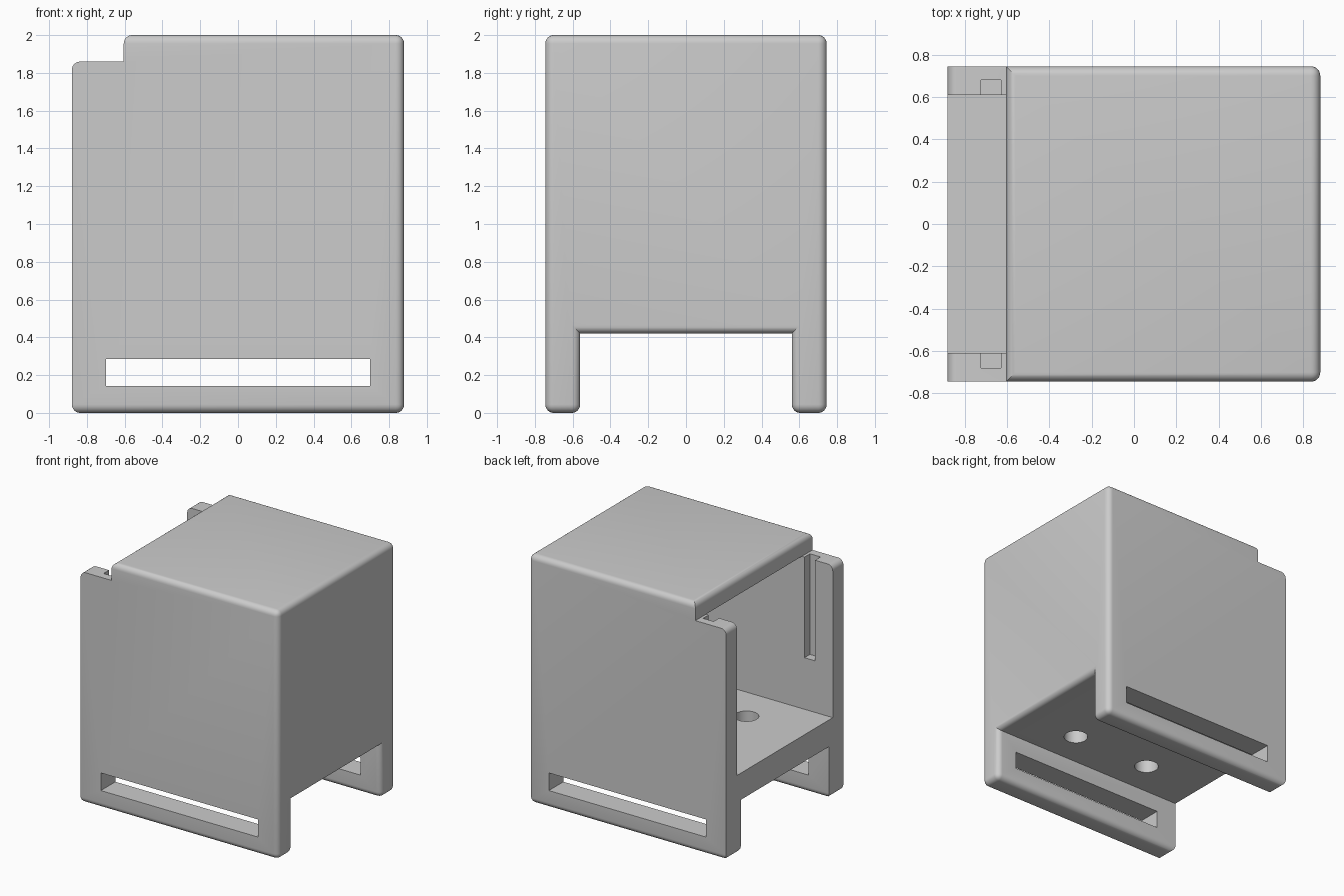
import bpy, bmesh
from math import radians

cube = bpy.data.objects.get("Cube")
if cube:
    bpy.data.objects.remove(cube, do_unlink=True)

grey = bpy.data.materials.new("plain grey")
grey.use_nodes = True
grey.diffuse_color = (0.6, 0.6, 0.6, 1)
grey.node_tree.nodes["Principled BSDF"].inputs["Base Color"].default_value = (0.6, 0.6, 0.6, 1)

# Overall sizes
HX, HY, TOP = 0.88, 0.745, 2.0
STEP_X, STEP_Z = -0.605, 1.86
LEG_IN, LEG_TOP = 0.56, 0.42
WALL_IN, FLOOR = 0.61, 0.635
ROUND = 0.045


def add_mesh(name, bm):
    bmesh.ops.recalc_face_normals(bm, faces=bm.faces[:])
    mesh = bpy.data.meshes.new(name)
    bm.to_mesh(mesh)
    bm.free()
    ob = bpy.data.objects.new(name, mesh)
    bpy.context.collection.objects.link(ob)
    mesh.materials.append(grey)
    return ob


def prism(name, points, half_depth):
    """Extrude an (x, z) outline symmetrically along y."""
    bm = bmesh.new()
    face = bm.faces.new([bm.verts.new((x, -half_depth, z)) for x, z in points])
    out = bmesh.ops.extrude_face_region(bm, geom=[face])["geom"]
    moved = [v for v in out if isinstance(v, bmesh.types.BMVert)]
    bmesh.ops.translate(bm, verts=moved, vec=(0, 2 * half_depth, 0))
    return add_mesh(name, bm)


def box(name, x0, x1, y0, y1, z0, z1):
    ob = prism(name, [(x0, z0), (x1, z0), (x1, z1), (x0, z1)], (y1 - y0) / 2)
    for v in ob.data.vertices:
        v.co.y += (y0 + y1) / 2
    return ob


def cylinder(name, x, y, radius, z0, z1):
    bm = bmesh.new()
    bmesh.ops.create_cone(bm, cap_ends=True, segments=40, radius1=radius, radius2=radius, depth=z1 - z0)
    bmesh.ops.translate(bm, verts=bm.verts[:], vec=(x, y, (z0 + z1) / 2))
    return add_mesh(name, bm)


def cut(ob, cutter):
    cutter.hide_render = True
    mod = ob.modifiers.new("cut", 'BOOLEAN')
    mod.operation, mod.solver, mod.object = 'DIFFERENCE', 'EXACT', cutter
    bpy.context.view_layer.objects.active = ob
    bpy.ops.object.modifier_apply(modifier=mod.name)
    bpy.data.objects.remove(cutter, do_unlink=True)


def near(a, b):
    return abs(a - b) < 1e-4


# Stepped block with the leg gap
body = prism("housing", [(-HX, 0), (HX, 0), (HX, TOP), (STEP_X, TOP), (STEP_X, STEP_Z), (-HX, STEP_Z)], HY)
cut(body, box("leg_gap", -1, 1, -LEG_IN, LEG_IN, -0.2, LEG_TOP))

# Rounded outer edges; the open end keeps its sharp uprights
bm = bmesh.new()
bm.from_mesh(body.data)
bmesh.ops.dissolve_limit(bm, angle_limit=radians(1), verts=bm.verts[:], edges=bm.edges[:])


def rounded(e):
    a, b = (v.co for v in e.verts)
    on = lambda axis, value: near(a[axis], value) and near(b[axis], value)
    return (on(2, 0) or on(2, TOP) or on(0, HX)
            or (on(0, -HX) and on(2, STEP_Z)))


bmesh.ops.bevel(bm, geom=[e for e in bm.edges if rounded(e)], offset=ROUND, segments=6,
                profile=0.5, affect='EDGES', clamp_overlap=True)
bm.to_mesh(body.data)
bm.free()

# Hollow inside, open at one end and above the step
cut(body, prism("cavity", [(-1, FLOOR), (0.74, FLOOR), (0.74, STEP_Z), (STEP_X, STEP_Z),
                           (STEP_X, 1.95), (-1, 1.95)], WALL_IN))

# Strap slots through the legs, lid grooves and floor holes
cut(body, box("strap_slot", -0.7, 0.7, -1, 1, 0.143, 0.285))
cut(body, box("lid_groove", -0.722, -0.628, -0.68, 0.68, 1.05, 1.95))
for x in (-0.35, 0.35):
    for y in (-0.27, 0.27):
        cut(body, cylinder("floor_hole", x, y, 0.09, 0.3, 0.75))

bpy.ops.object.select_all(action='DESELECT')
body.select_set(True)
bpy.context.view_layer.objects.active = body
bpy.ops.object.shade_smooth_by_angle(angle=radians(30))
